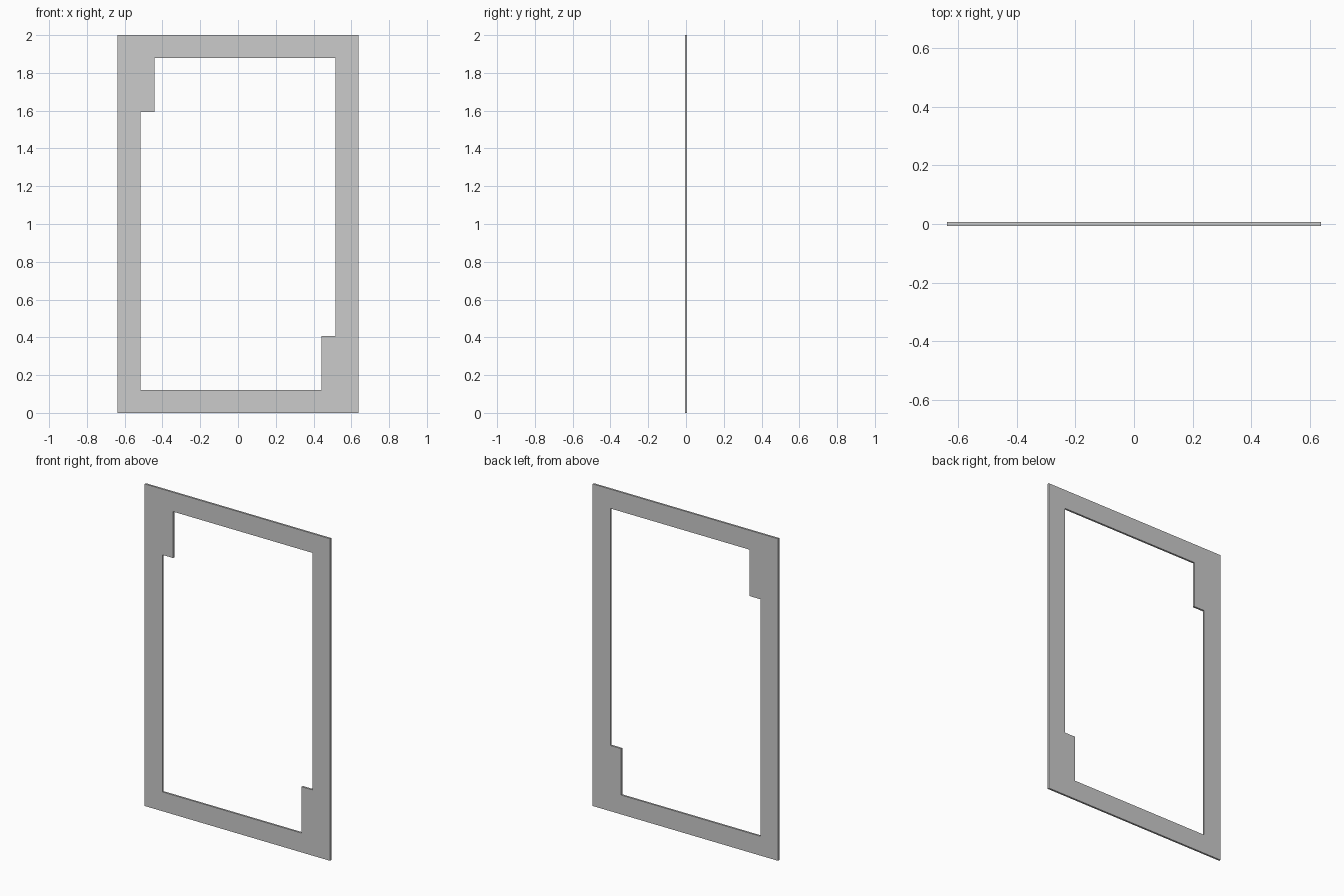
import bpy, bmesh

if "Cube" in bpy.data.objects:
    bpy.data.objects.remove(bpy.data.objects["Cube"])

W, H, T = 0.637, 2.0, 0.012        # half width, height, thickness
IN_X, TAB_X = 0.516, 0.442         # opening and corner block half widths
RAIL, TAB_Z = 0.12, 0.408          # rail height, corner block height


def half_turn(points):
    """Add the same points turned 180 degrees about the panel centre."""
    return points + [(-x, H - z) for x, z in points]


# Opening and outer border, paired corner by corner
inner = half_turn([(-IN_X, RAIL), (TAB_X, RAIL), (TAB_X, TAB_Z), (IN_X, TAB_Z)])
outer = half_turn([(-W, 0), (W, 0), (W, RAIL), (W, TAB_Z)])
# inner order: bottom left, block base, block top inside, block top outside, ...
n = len(inner)

bm = bmesh.new()
iv = [bm.verts.new((x, -T / 2, z)) for x, z in inner]
ov = [bm.verts.new((x, -T / 2, z)) for x, z in outer]
# Front face as a ring of flat quads
for i in range(n):
    j = (i + 1) % n
    bm.faces.new((ov[i], ov[j], iv[j], iv[i]))

# Thicken to the back
ext = bmesh.ops.extrude_face_region(bm, geom=bm.faces[:], use_keep_orig=True)
bmesh.ops.translate(bm, vec=(0, T, 0),
                    verts=[g for g in ext["geom"] if isinstance(g, bmesh.types.BMVert)])
bmesh.ops.recalc_face_normals(bm, faces=bm.faces[:])

mesh = bpy.data.meshes.new("window_frame")
bm.to_mesh(mesh)
bm.free()
frame = bpy.data.objects.new("window_frame", mesh)
bpy.context.collection.objects.link(frame)
